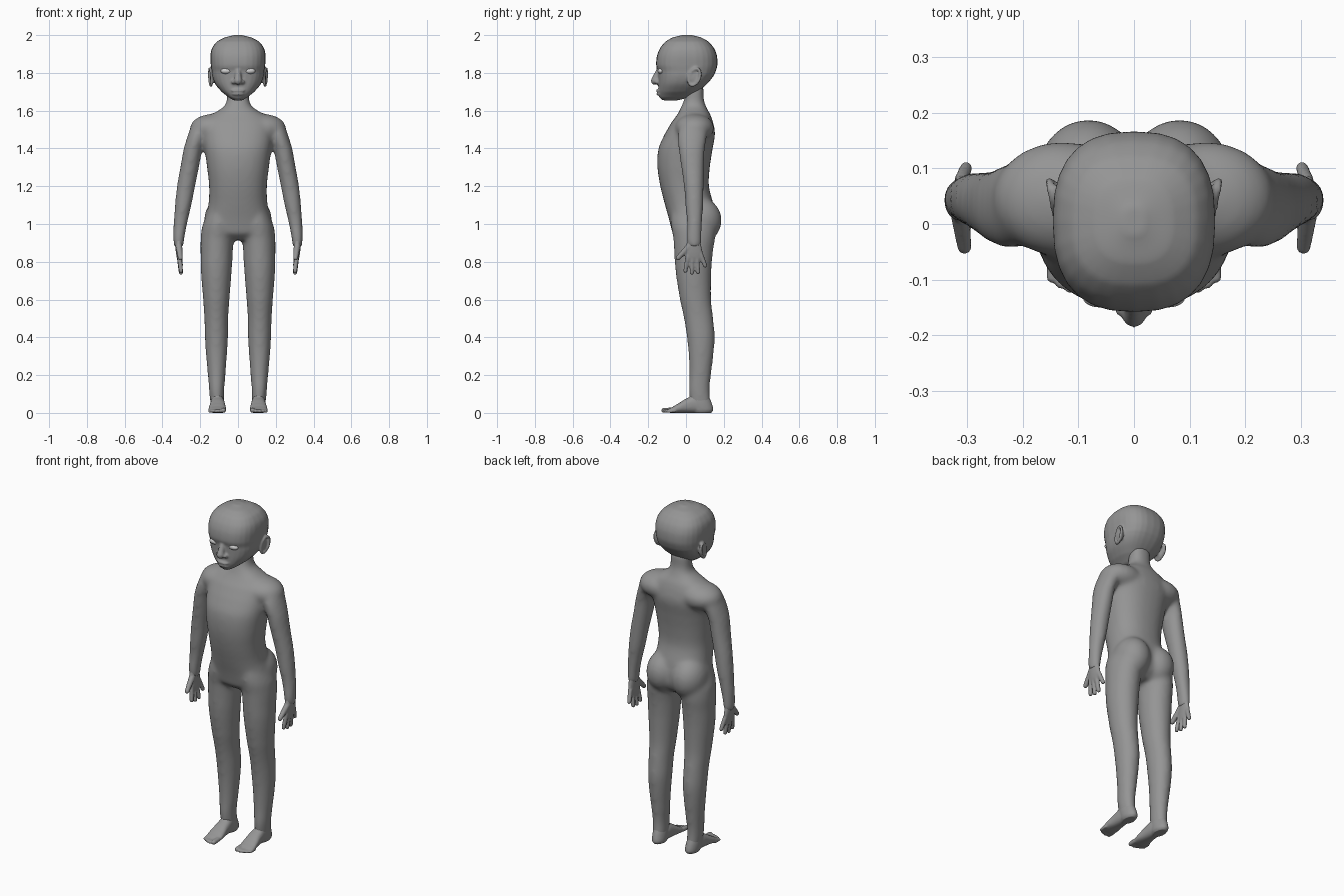
import bpy, math
from mathutils import Vector

verts, faces = [], []


def skin(rings):
    """Close a stack of equal rings into a capped solid."""
    n, base = len(rings[0]), len(verts)
    for r in rings:
        verts.extend(r)
    for k in range(len(rings) - 1):
        a = base + k * n
        for i in range(n):
            j = (i + 1) % n
            faces.append((a + i, a + j, a + n + j, a + n + i))
    faces.append(tuple(range(base + n - 1, base - 1, -1)))
    faces.append(tuple(range(base + (len(rings) - 1) * n, base + len(rings) * n)))


def ring(row, axis, p, n=28):
    t, c, h, lo, hi = row
    out = []
    for i in range(n):
        a = 2 * math.pi * i / n
        ca, sa = math.cos(a), math.sin(a)
        u = c + h * math.copysign(abs(ca) ** (2 / p), ca)
        v = (lo + hi) / 2 + (hi - lo) / 2 * math.copysign(abs(sa) ** (2 / p), sa)
        out.append((u, v, t) if axis == 'z' else (u, t, v))
    return out


def loft(rows, axis='z', p=2.0, side=1, grow=0, steps=4):
    """Smooth loft through rows of (position, centre x, half width, low, high).
    grow offsets the shrinking caused by later smoothing."""
    rows = sorted((t, c * side, h + grow / h, lo - grow / h, hi + grow / h)
                  for t, c, h, lo, hi in rows)
    if axis == 'y':
        rows.reverse()
    fine = []
    for i in range(len(rows) - 1):
        b, c = rows[i], rows[i + 1]
        a, d = rows[max(i - 1, 0)], rows[min(i + 2, len(rows) - 1)]
        for k in range(steps):
            t = k / steps
            fine.append([0.5 * (2 * q + (r - o) * t + (2 * o - 5 * q + 4 * r - s) * t * t
                                + (3 * q - o - 3 * r + s) * t ** 3)
                         for o, q, r, s in zip(a, b, c, d)])
            fine[-1][0] = b[0] + (c[0] - b[0]) * t
    fine.append(rows[-1])
    skin([ring(r, axis, p) for r in fine])


def ball(c, r, n=16):
    rings = []
    for k in range(n // 2 + 1):
        f = math.pi * .97 * (k / (n // 2) - .5)
        rings.append([(c[0] + r[0] * math.cos(f) * math.cos(2 * math.pi * i / n),
                       c[1] + r[1] * math.cos(f) * math.sin(2 * math.pi * i / n),
                       c[2] + r[2] * math.sin(f)) for i in range(n)])
    skin(rings)


def capsule(a, b, ra, rb, n=12):
    """Round-ended tapered rod for nose, fingers and toes."""
    a, b = Vector(a), Vector(b)
    q = (b - a).to_track_quat('Z', 'Y')
    rings = []
    for end, r, angles in ((a, ra, (-80, -50, -25, 0)), (b, rb, (0, 25, 50, 80))):
        for f in map(math.radians, angles):
            rings.append([end + q @ Vector((r * math.cos(f) * math.cos(2 * math.pi * i / n),
                                            r * math.cos(f) * math.sin(2 * math.pi * i / n),
                                            r * math.sin(f))) for i in range(n)])
    skin(rings)


def material(name, v):
    m = bpy.data.materials.new(name)
    m.diffuse_color = (v, v, v, 1)
    return m


def make(name, mat, voxel=0, smooth=0):
    """Turn the collected solids into an object, fused and softened if asked."""
    me = bpy.data.meshes.new(name)
    me.from_pydata([tuple(v) for v in verts], [], faces)
    me.polygons.foreach_set("use_smooth", [True] * len(me.polygons))
    me.materials.append(mat)
    ob = bpy.data.objects.new(name, me)
    bpy.context.collection.objects.link(ob)
    if voxel:
        rm = ob.modifiers.new("fuse", 'REMESH')
        rm.mode, rm.voxel_size, rm.use_smooth_shade = 'VOXEL', voxel, True
        sm = ob.modifiers.new("soften", 'SMOOTH')
        sm.factor, sm.iterations = .5, smooth
    verts.clear()
    faces.clear()


skin_mat, eye_mat = material("dark_grey", .3), material("light_grey", .8)
G = 2.2e-4

# torso and neck
loft([(.915, 0, .07, -.03, .10), (.95, 0, .16, -.07, .14), (1.0, 0, .178, -.083, .155),
      (1.1, 0, .156, -.11, .145), (1.2, 0, .152, -.135, .12), (1.3, 0, .163, -.15, .125),
      (1.4, 0, .176, -.145, .14), (1.48, 0, .185, -.11, .153), (1.54, 0, .18, -.075, .142),
      (1.58, 0, .14, -.045, .128), (1.605, 0, .095, -.03, .112), (1.63, 0, .064, -.018, .10),
      (1.66, 0, .056, -.005, .09), (1.73, 0, .056, 0, .09)], p=2.3, grow=G)
for s in (-1, 1):
    # shoulder and hip masses
    ball((s * .13, .045, 1.508), (.125, .105, .075), 24)
    ball((s * .082, .075, 1.02), (.098, .115, .12), 24)
    # arm
    loft([(1.565, .175, .03, .01, .08), (1.54, .192, .045, -.02, .105), (1.47, .215, .047, -.04, .108),
          (1.4, .238, .046, -.036, .097), (1.3, .256, .046, -.022, .092), (1.2, .275, .045, -.008, .09),
          (1.1, .29, .04, 0, .088), (1.0, .305, .031, .01, .08), (.92, .313, .021, .01, .074),
          (.88, .314, .014, .02, .068)], side=s, grow=G * .8)
    # leg
    loft([(1.12, .085, .05, -.07, .11), (1.0, .10, .083, -.078, .15), (.93, .110, .085, -.066, .152),
          (.85, .113, .083, -.06, .14), (.75, .115, .079, -.053, .132), (.6, .115, .067, -.03, .13),
          (.5, .115, .06, -.008, .141), (.4, .114, .058, .008, .149), (.3, .114, .051, .018, .141),
          (.2, .113, .042, .022, .128), (.12, .113, .034, .02, .12), (.04, .11, .03, .03, .125)],
         side=s, grow=G)
make("body", skin_mat, .01, 18)

# head
loft([(1.655, 0, .025, -.125, -.04), (1.67, 0, .05, -.141, .02), (1.70, 0, .087, -.145, .065),
      (1.74, 0, .12, -.146, .11), (1.78, 0, .136, -.147, .143), (1.81, 0, .14, -.149, .158),
      (1.84, 0, .144, -.158, .166), (1.89, 0, .146, -.154, .164), (1.93, 0, .138, -.138, .149),
      (1.965, 0, .113, -.11, .12), (1.988, 0, .07, -.07, .08), (2.001, 0, .02, -.02, .03)], p=2.55)
# nose and lips
capsule((0, -.143, 1.82), (0, -.165, 1.758), .012, .0215)
ball((0, -.144, 1.706), (.038, .015, .008))
ball((0, -.142, 1.688), (.033, .015, .008))
for s in (-1, 1):
    ball((s * .022, -.152, 1.752), (.014, .015, .012))
    # ear: rim of short rods around a thin dish
    rim = []
    for i in range(15):
        a = 2 * math.pi * i / 14
        dy, dz = .03 * math.cos(a), .045 * math.sin(a)
        rim.append((s * (.146 + .2 * dy + .06 * dz), .045 + dy + .25 * dz, 1.778 + dz))
    for a, b in zip(rim, rim[1:]):
        capsule(a, b, .008, .008, 8)
    ball((s * .138, .045, 1.778), (.011, .03, .042))
make("head", skin_mat, .006, 3)

for s in (-1, 1):
    # hand with fingers and thumb
    loft([(.94, .311, .02, .012, .072), (.92, .313, .021, .009, .075), (.89, .314, .019, .002, .08),
          (.85, .313, .016, -.002, .088), (.82, .31, .014, .0, .088), (.80, .307, .010, .012, .078)],
         side=s)
    for y0, z0, y1, z1 in ((.01, .83, -.003, .752), (.034, .82, .031, .742),
                           (.058, .82, .064, .745), (.078, .84, .101, .78)):
        capsule((s * .311, y0, z0), (s * .302, y1, z1), .013, .0115)
    capsule((s * .313, .02, .885), (s * .305, -.042, .82), .018, .013)
make("hands", skin_mat, .005, 3)

for s in (-1, 1):
    # foot with heel and toes
    loft([(.13, .113, .032, .024, .118), (.09, .112, .034, .02, .122), (.05, .11, .037, .02, .137),
          (.015, .108, .036, .03, .145), (0, .108, .029, .04, .135)], side=s)
    loft([(.11, .108, .028, 0, .05), (.05, .108, .036, 0, .09), (0, .108, .04, 0, .075),
          (-.05, .109, .046, 0, .045), (-.08, .11, .045, 0, .028), (-.092, .11, .038, .002, .022)],
         axis='y', p=2.4, side=s)
    for x, y, r in ((.077, -.118, .0135), (.098, -.121, .0095), (.116, -.116, .0095),
                    (.133, -.108, .009), (.149, -.098, .0085)):
        capsule((s * x, y + .04, r + .002), (s * x, y, r), r, r)
make("feet", skin_mat, .005, 3)

# eyes
for s in (-1, 1):
    ball((s * .062, -.132, 1.81), (.03, .018, .016), 24)
make("eyes", eye_mat)
